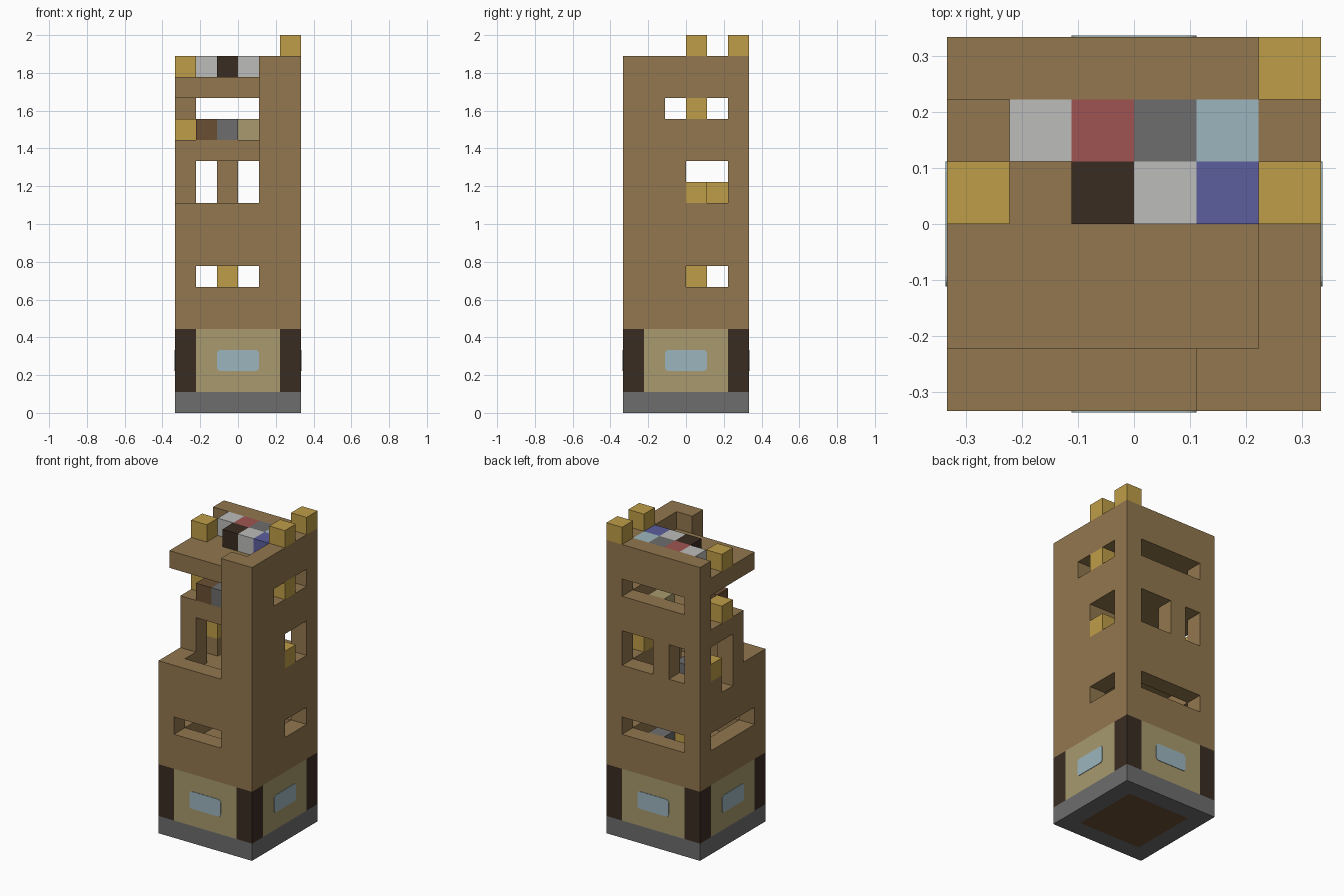
import bpy
import bmesh
from math import pi
from mathutils import Matrix, Vector

U = 1 / 9   # edge of one building block

cube = bpy.data.objects.get("Cube")
if cube:
    bpy.data.objects.remove(cube, do_unlink=True)


def linear(h):
    def conv(c):
        return c / 12.92 if c <= 0.04045 else ((c + 0.055) / 1.055) ** 2.4
    return [conv(int(h[i:i + 2], 16) / 255) for i in (0, 2, 4)] + [1.0]


def material(name, h):
    m = bpy.data.materials.new(name)
    m.use_nodes = True
    m.diffuse_color = linear(h)
    for n in m.node_tree.nodes:
        if n.type == 'BSDF_PRINCIPLED':
            n.inputs["Base Color"].default_value = linear(h)
    return m


BROWN = material("brown wall", "92774e")
GOLD = material("gold", "bf9d48")
PALE = material("light grey", "bcbcba")
RED = material("dull red", "9f5452")
GREY = material("stone grey", "6d6d6d")
GLASS = material("light blue", "9cb6be")
PURPLE = material("purple", "5c5e9e")
DARK = material("dark timber", "3a2c22")
PLANK = material("plank brown", "6b4f34")
BEIGE = material("beige", "a89a6e")


def box(x0, y0, z0, x1, y1, z1):
    """Set of block cells filling a box."""
    return {(x, y, z) for x in range(x0, x1) for y in range(y0, y1) for z in range(z0, z1)}


def finish(name, bm, mat):
    me = bpy.data.meshes.new(name)
    bm.to_mesh(me)
    bm.free()
    me.materials.append(mat)
    ob = bpy.data.objects.new(name, me)
    bpy.context.collection.objects.link(ob)
    return ob


def build(name, cells, mat):
    """Skin a set of cells with outward faces."""
    bm = bmesh.new()
    verts = {}
    for c in sorted(cells):
        for a in range(3):
            for s in (-1, 1):
                near = list(c)
                near[a] += s
                if tuple(near) in cells:
                    continue
                quad = []
                for du, dv in ((0, 0), (1, 0), (1, 1), (0, 1)):
                    p = list(c)
                    p[a] += s > 0
                    p[(a + 1) % 3] += du
                    p[(a + 2) % 3] += dv
                    p = tuple(p)
                    if p not in verts:
                        verts[p] = bm.verts.new((Vector(p) - Vector((3, 3, 0))) * U)
                    quad.append(verts[p])
                bm.faces.new(quad if s > 0 else quad[::-1])
    return finish(name, bm, mat)


# Foundation with a plank ground floor
ground = box(1, 1, 0, 5, 5, 1)
build("foundation", box(0, 0, 0, 6, 6, 1) - ground, GREY)
build("ground_floor", ground, PLANK)

# Ground storey: corner posts and infill walls
posts = {c for c in box(0, 0, 1, 6, 6, 4) if c[0] in (0, 5) and c[1] in (0, 5)}
build("corner_posts", posts, DARK)
build("ground_storey_walls", box(0, 0, 1, 6, 6, 4) - box(1, 1, 1, 5, 5, 4) - posts, BEIGE)

# Rounded window panes on all four sides
for i, side in enumerate(("front", "right", "back", "left")):
    bm = bmesh.new()
    bmesh.ops.create_cube(bm, size=1, matrix=Matrix.Diagonal((2 * U, 0.006, U, 1)))
    edges = [e for e in bm.edges if abs(e.verts[0].co.y - e.verts[1].co.y) > 0.001]
    bmesh.ops.bevel(bm, geom=edges, offset=0.018, segments=3, profile=0.5, affect='EDGES')
    turn = Matrix.Rotation(i * pi / 2, 4, 'Z') @ Matrix.Translation((0, -3 * U, 2.5 * U))
    bmesh.ops.transform(bm, matrix=turn, verts=bm.verts)
    finish(side + "_window", bm, GLASS)

# Tower: one block carved into rooms, terraces and openings
tower = box(0, 0, 4, 6, 6, 17)
carve = [
    # rooms and sunken terrace
    (1, 1, 5, 5, 5, 8), (1, 1, 9, 5, 2, 12), (1, 3, 9, 5, 5, 12),
    # stepped front left corner, open loft, roof deck
    (0, 0, 10, 4, 1, 17), (0, 1, 10, 5, 2, 15),
    (0, 2, 13, 5, 5, 15), (0, 1, 16, 5, 5, 17),
    # front openings
    (1, 0, 6, 4, 1, 7), (1, 2, 9, 4, 3, 12),
    # right openings
    (5, 3, 6, 6, 5, 7), (5, 3, 10, 6, 5, 12), (5, 2, 14, 6, 5, 15),
    # back openings
    (1, 5, 6, 5, 6, 7), (1, 5, 10, 2, 6, 12), (3, 5, 10, 5, 6, 12), (1, 5, 14, 5, 6, 15),
    # left openings
    (0, 1, 6, 1, 5, 7), (0, 3, 10, 1, 5, 12), (0, 3, 9, 1, 4, 10),
]
for c in carve:
    tower -= box(*c)
build("tower_walls", tower, BROWN)

# Gold lantern blocks
build("room_lantern", box(2, 3, 5, 3, 4, 7), GOLD)
build("wall_lanterns", {(5, 3, 10), (0, 4, 10), (5, 3, 14), (0, 3, 13)}, GOLD)
build("roof_lanterns", {(0, 3, 16), (5, 3, 17), (5, 5, 17)}, GOLD)

# Furnishings inside
build("stone_blocks", {(3, 4, 5), (2, 3, 9), (2, 2, 13)}, GREY)
build("loft_crate", {(1, 2, 13)}, PLANK)
build("loft_bench", {(3, 4, 13)}, BEIGE)

# Coloured blocks on the roof deck
build("roof_pale_blocks", {(1, 4, 16), (3, 3, 16)}, PALE)
build("roof_red_block", {(2, 4, 16)}, RED)
build("roof_stone_block", {(3, 4, 16)}, GREY)
build("roof_blue_block", {(4, 4, 16)}, GLASS)
build("roof_dark_block", {(2, 3, 16)}, DARK)
build("roof_purple_block", {(4, 3, 16)}, PURPLE)
